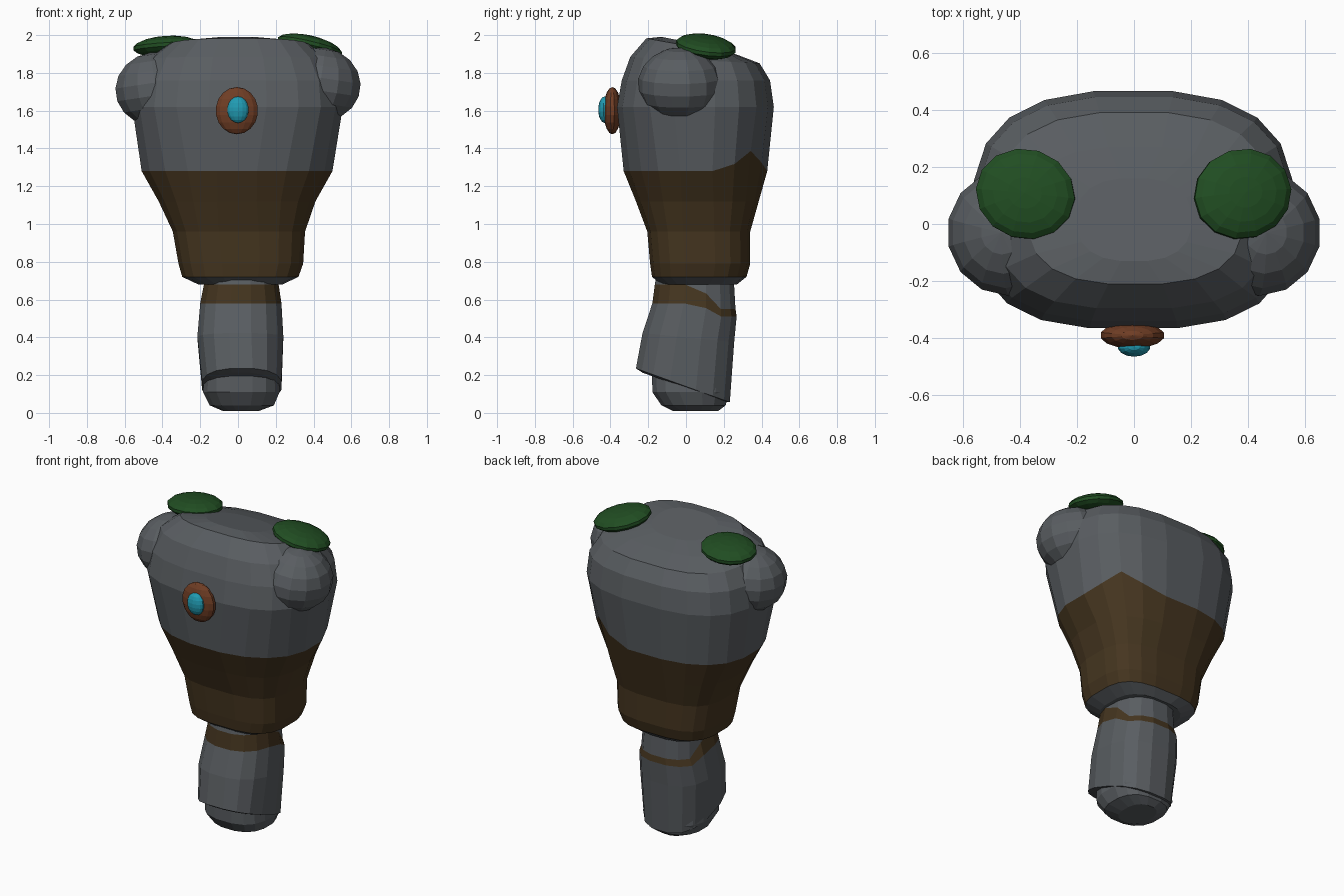
import bpy, bmesh
from math import sin, cos, pi, copysign
from mathutils import Matrix, Euler

cube = bpy.data.objects.get("Cube")
if cube:
    bpy.data.objects.remove(cube)


def material(name, rgb):
    m = bpy.data.materials.new(name)
    m.use_nodes = True
    m.diffuse_color = (*rgb, 1)
    m.node_tree.nodes["Principled BSDF"].inputs["Base Color"].default_value = (*rgb, 1)
    return m


stone = material("grey stone", (0.10, 0.11, 0.12))
earth = material("brown earth", (0.06, 0.036, 0.014))
moss = material("green moss", (0.015, 0.075, 0.016))
copper = material("copper", (0.16, 0.047, 0.018))
gem = material("cyan gem", (0.015, 0.33, 0.45))


def finish(name, bm, mats):
    bmesh.ops.recalc_face_normals(bm, faces=bm.faces)
    mesh = bpy.data.meshes.new(name)
    bm.to_mesh(mesh)
    bm.free()
    for m in mats:
        mesh.materials.append(m)
    obj = bpy.data.objects.new(name, mesh)
    bpy.context.collection.objects.link(obj)
    return obj


def loft(name, rings, mats, brown_bands=(), sides=20, lift=None):
    """Rings are (z, tilt, x min, x max, y min, y max, front power, back power), bottom to top."""
    bm = bmesh.new()
    loops = []
    for i, (z, tilt, x0, x1, y0, y1, front, back) in enumerate(rings):
        loop = []
        for k in range(sides):
            a = 2 * pi * (k + 0.5) / sides
            c, s = cos(a), sin(a)
            power = back if s > 0 else front
            reach = cos(pi / sides) ** power
            x = (x0 + x1) / 2 + (x1 - x0) / 2 * copysign(abs(c) ** power, c) / reach
            y = (y0 + y1) / 2 + (y1 - y0) / 2 * copysign(abs(s) ** power, s) / reach
            extra = lift(i, a, y) if lift else 0
            loop.append(bm.verts.new((x, y, z + tilt * y + extra)))
        loops.append(loop)
    for i, (low, high) in enumerate(zip(loops, loops[1:])):
        for k in range(sides):
            n = (k + 1) % sides
            f = bm.faces.new((low[k], low[n], high[n], high[k]))
            f.material_index = int(i in brown_bands)
    bm.faces.new(loops[0][::-1])
    bm.faces.new(loops[-1])
    return finish(name, bm, mats)


def pebble(name, centre, radii, mat, turn=(0, 0, 0)):
    bm = bmesh.new()
    bmesh.ops.create_uvsphere(bm, u_segments=14, v_segments=9, radius=1)
    place = Matrix.Translation(centre) @ Euler(turn).to_matrix().to_4x4() @ Matrix.Diagonal((*radii, 1))
    bmesh.ops.transform(bm, matrix=place, verts=bm.verts)
    return finish(name, bm, [mat])


# Torso: grey underside, brown waist, grey chest with a top sloping backwards
def waist_peak(i, a, y):
    return 0.11 * max(0, 1 - abs(a - 0.8) / 0.5) if i == 5 else 0


loft("torso", [
    (0.68, 0, -0.21, 0.235, -0.13, 0.27, 0.7, 0.7),
    (0.72, 0, -0.295, 0.32, -0.18, 0.32, 0.65, 0.65),
    (0.79, 0, -0.315, 0.345, -0.19, 0.34, 0.65, 0.65),
    (0.96, 0, -0.345, 0.355, -0.205, 0.34, 0.65, 0.65),
    (1.12, 0, -0.42, 0.41, -0.265, 0.385, 0.75, 0.72),
    (1.28, 0, -0.51, 0.50, -0.33, 0.43, 0.85, 0.78),
    (1.62, 0, -0.56, 0.555, -0.365, 0.465, 0.7, 0.75),
    (1.76, 0, -0.54, 0.54, -0.34, 0.445, 0.7, 0.75),
    (1.87, -0.05, -0.48, 0.48, -0.295, 0.39, 0.7, 0.75),
    (1.945, -0.18, -0.37, 0.38, -0.21, 0.27, 0.75, 0.75),
    (1.965, -0.2, -0.2, 0.2, -0.13, 0.16, 0.8, 0.8),
], [stone, earth], brown_bands=(1, 2, 3, 4), lift=waist_peak)


# Leg: brown collar that drops to a thin band at the back, slanted hem
def collar_drop(i, a, y):
    back = min(1, max(0, (y - 0.07) / 0.1))
    return -{3: 0.07, 4: 0.13}.get(i, 0) * back


loft("leg", [
    (0.13, -0.36, -0.16, 0.19, -0.23, 0.2, 0.8, 0.8),
    (0.14, -0.36, -0.19, 0.23, -0.265, 0.232, 0.8, 0.8),
    (0.40, -0.1, -0.215, 0.24, -0.23, 0.255, 0.85, 0.8),
    (0.58, 0, -0.20, 0.23, -0.178, 0.268, 0.85, 0.8),
    (0.68, 0, -0.18, 0.215, -0.165, 0.262, 0.85, 0.8),
    (0.76, 0, -0.17, 0.20, -0.15, 0.25, 0.85, 0.8),
], [stone, earth], brown_bands=(3,), sides=16, lift=collar_drop)

# Rounded foot below the hem
loft("foot", [
    (0.01, 0, -0.08, 0.11, -0.07, 0.17, 0.85, 0.85),
    (0.04, 0, -0.15, 0.19, -0.13, 0.21, 0.8, 0.8),
    (0.11, 0, -0.185, 0.22, -0.178, 0.228, 0.75, 0.75),
    (0.22, 0, -0.18, 0.215, -0.18, 0.22, 0.75, 0.75),
], [stone], sides=16)

# Shoulders and moss patches on both sides
for side, word, height, slope in ((1, "left", 1.74, 0.25), (-1, "right", 1.715, -0.08)):
    pebble(word + "_shoulder", (side * 0.435, -0.03, height), (0.22, 0.225, 0.195), stone,
           (0, side * 0.15, 0))
    pebble(word + "_moss", (side * 0.38, 0.105, 1.94), (0.178, 0.16, 0.055), moss,
           (-0.05, slope, side * 0.3))

# Chest ornament
pebble("chest_disc", (-0.006, -0.39, 1.6), (0.115, 0.047, 0.125), copper)
pebble("chest_gem", (0, -0.43, 1.605), (0.058, 0.035, 0.07), gem)
